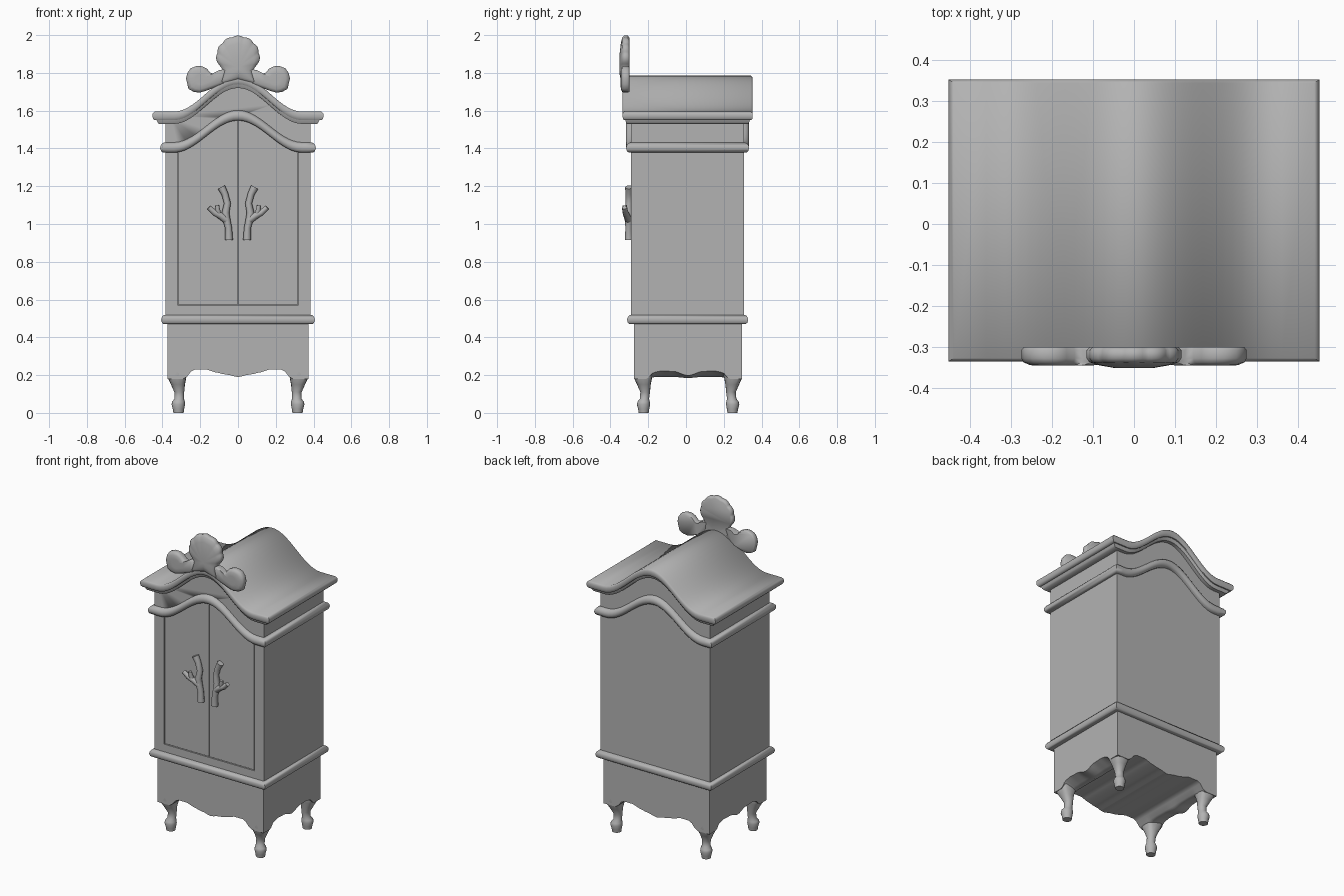
import bpy, bmesh, math
from mathutils import Vector

if "Cube" in bpy.data.objects:
    bpy.data.objects.remove(bpy.data.objects["Cube"])

grey = bpy.data.materials.new("warm grey")
grey.diffuse_color = (0.45, 0.45, 0.45, 1)
grey.use_nodes = True
grey.node_tree.nodes["Principled BSDF"].inputs["Base Color"].default_value = grey.diffuse_color

W, YF, YB = 0.385, -0.29, 0.307          # cabinet half width, front, back


def finish(bm, name, angle=40):
    bmesh.ops.recalc_face_normals(bm, faces=bm.faces)
    me = bpy.data.meshes.new(name)
    bm.to_mesh(me)
    bm.free()
    ob = bpy.data.objects.new(name, me)
    bpy.context.collection.objects.link(ob)
    me.materials.append(grey)
    bpy.ops.object.select_all(action='DESELECT')
    ob.select_set(True)
    bpy.context.view_layer.objects.active = ob
    bpy.ops.object.shade_smooth_by_angle(angle=math.radians(angle))
    return ob


def arch(x, base, rise):
    u = min(1, abs(x) / 0.34)
    return base + rise * (1 + math.cos(math.pi * u)) / 2


def loft(bm, rings, caps=True):
    rows = [[bm.verts.new(p) for p in r] for r in rings]
    n = len(rows[0])
    for a, b in zip(rows, rows[1:]):
        for i in range(n):
            bm.faces.new((a[i], a[(i + 1) % n], b[(i + 1) % n], b[i]))
    if caps:
        bm.faces.new(rows[0])
        bm.faces.new(rows[-1])
    return rows


def prism(name, outline, y0, y1):
    bm = bmesh.new()
    loft(bm, [[(x, y, z) for x, z in outline] for y in (y0, y1)])
    return finish(bm, name)


def arched(x0, x1, z0, base, rise, n=24):
    xs = [x1 + (x0 - x1) * i / n for i in range(n + 1)]
    return [(x0, z0), (x1, z0)] + [(x, arch(x, base, rise)) for x in xs]


def moulding(name, section, base, rise, rx=1, ry=1, n=32, w=W, yf=YF, yb=YB):
    """Carry a section around the cabinet, arched on front and back."""
    xs = [-w + 2 * w * i / n for i in range(n + 1)]
    path = [(x, yf, -1) for x in xs] + [(x, yb, 1) for x in reversed(xs)]
    rings = []
    for out, h in section:
        rings.append([(x + (math.copysign(out * rx, x) if abs(x) > w - 1e-4 else 0),
                       y + s * out * ry, arch(x, base, rise) + h) for x, y, s in path])
    bm = bmesh.new()
    rows = loft(bm, rings, False)
    m = len(path)
    for r in (rows[0], rows[-1]):
        for i in range(n):
            bm.faces.new((r[i], r[i + 1], r[m - 2 - i], r[m - 1 - i]))
    return finish(bm, name, 50)


# Cabinet body with a shallow door recess
body = prism("cabinet_body", arched(-W, W, 0.49, 1.56, 0.19), YF, YB)
cutter = prism("door_recess_cutter", arched(-0.318, 0.318, 0.568, 1.405, 0.17), YF - 0.1, YF + 0.02)
cutter.hide_render = True
cutter.hide_set(True)
mod = body.modifiers.new("recess", 'BOOLEAN')
mod.object = cutter
mod.solver = 'EXACT'

# Doors
prism("left_door", arched(-0.314, -0.002, 0.572, 1.4, 0.17), YF + 0.003, YF + 0.03)
prism("right_door", arched(0.002, 0.314, 0.572, 1.4, 0.17), YF + 0.003, YF + 0.03)

# Rounded mouldings: belt and arched band
roll = [(-0.01, -0.027), (0.012, -0.027), (0.022, -0.02), (0.027, -0.006),
        (0.026, 0.008), (0.018, 0.02), (0.006, 0.027), (-0.01, 0.027)]
moulding("belt_moulding", [(o * 0.8, h * 0.9) for o, h in roll], 0.495, 0, n=1)
moulding("arched_moulding", roll, 1.405, 0.17)

# Roof with a cove and a rolled rim
rim = [(0, 0), (0.5, 0), (0.6, 0.008), (0.68, 0.02), (0.85, 0.02), (0.95, 0.027),
       (1, 0.038), (1, 0.05), (0.95, 0.058), (0.82, 0.065)]
moulding("roof", rim, 1.53, 0.19, rx=0.068, ry=0.046)

# Base box with scalloped lower edge
def scallop(t, points):
    t = abs(t)
    for (a, za), (b, zb) in zip(points, points[1:]):
        if t <= b:
            k = (t - a) / (b - a)
            return za + (zb - za) * k * k * (3 - 2 * k)
    return points[-1][1]

FRONT = [(0, 0.19), (0.06, 0.203), (0.13, 0.216), (0.16, 0.23), (0.23, 0.23), (0.29, 0.18), (0.372, 0.18)]
SIDE = [(0, 0.198), (0.08, 0.22), (0.14, 0.222), (0.18, 0.215), (0.22, 0.18), (0.29, 0.18)]
BX, BY, CY, N = 0.372, 0.286, 0.011, 36
bm = bmesh.new()
bmesh.ops.create_cube(bm, size=1)
bmesh.ops.delete(bm, geom=[f for f in bm.faces if f.normal.z < -0.5], context='FACES')
bmesh.ops.delete(bm, geom=list(bm.verts), context='VERTS')
grid = []
for i in range(N + 1):
    row = []
    for j in range(N + 1):
        x, y = BX * (2 * i / N - 1), BY * (2 * j / N - 1)
        k = min(1, max(0, (abs(x) - 0.26) / (BX - 0.26)))
        z = scallop(x, FRONT) * (1 - k) + scallop(y, SIDE) * k
        row.append(bm.verts.new((x, y + CY, z)))
    grid.append(row)
for i in range(N):
    for j in range(N):
        bm.faces.new((grid[i][j], grid[i][j + 1], grid[i + 1][j + 1], grid[i + 1][j]))
edge = [e for e in bm.edges if e.is_boundary]
ext = bmesh.ops.extrude_edge_only(bm, edges=edge)["geom"]
for v in ext:
    if isinstance(v, bmesh.types.BMVert):
        v.co.z = 0.5
bmesh.ops.holes_fill(bm, edges=[e for e in bm.edges if e.is_boundary], sides=0)
finish(bm, "scalloped_base")

# Cabriole legs: height, centre, radius, squareness
LEG = [(0, 0.315, 0.027, 1), (0.02, 0.315, 0.03, 1), (0.045, 0.316, 0.036, 1), (0.06, 0.315, 0.033, 1),
       (0.075, 0.311, 0.025, 1), (0.11, 0.311, 0.026, 1), (0.15, 0.318, 0.037, 0.8),
       (0.18, 0.322, 0.047, 0.6), (0.2, 0.322, 0.0495, 0.4), (0.24, 0.321, 0.0495, 0.3)]
for sx, side in ((-1, "left"), (1, "right")):
    for sy, end in ((-1, "front"), (1, "back")):
        rings = []
        for z, c, r, q in LEG:
            ring = []
            for i in range(16):
                a = math.tau * i / 16
                cx, cy = math.cos(a), math.sin(a)
                px = math.copysign(abs(cx) ** q, cx) if abs(cx) > 1e-6 else 0
                py = math.copysign(abs(cy) ** q, cy) if abs(cy) > 1e-6 else 0
                ring.append((sx * c + r * px, CY + sy * (c - 0.084 + 0.004 * (z < 0.1)) + r * py * 0.98, z))
            rings.append(ring)
        bm = bmesh.new()
        loft(bm, rings)
        finish(bm, f"{end}_{side}_leg")

# Branch shaped handles
def tube(bm, pts, radii, sides=8):
    pts = [Vector(p) for p in pts]
    rings = []
    for i, p in enumerate(pts):
        d = (pts[min(i + 1, len(pts) - 1)] - pts[max(i - 1, 0)]).normalized()
        u = d.cross(Vector((0, 1, 0))).normalized()
        v = d.cross(u)
        rings.append([p + radii[i] * (u * math.cos(math.tau * k / sides) + v * math.sin(math.tau * k / sides))
                      for k in range(sides)])
    loft(bm, rings)

for s, side in ((-1, "left"), (1, "right")):
    bm = bmesh.new()
    tube(bm, [(s * x, y, z) for x, y, z in ((0.048, -0.302, 0.915), (0.05, -0.303, 0.98), (0.06, -0.303, 1.02),
         (0.066, -0.303, 1.06), (0.056, -0.302, 1.11), (0.07, -0.302, 1.16), (0.088, -0.302, 1.195))],
         [0.021, 0.018, 0.02, 0.02, 0.018, 0.018, 0.021])
    tube(bm, [(s * x, y, z) for x, y, z in ((0.06, -0.304, 1.02), (0.095, -0.314, 1.045),
         (0.125, -0.32, 1.06), (0.155, -0.326, 1.088))], [0.02, 0.018, 0.016, 0.013])
    tube(bm, [(s * x, y, z) for x, y, z in ((0.1, -0.314, 1.045), (0.108, -0.322, 1.075),
         (0.11, -0.324, 1.098))], [0.014, 0.013, 0.011])
    finish(bm, f"{side}_branch_handle", 50)

# Shell crest: three domed lobes fanned out from a hub
def lobe(name, outline, hub, depth):
    bm = bmesh.new()
    layers = [(0.93, -0.30), (1, -0.308), (1, -0.328), (0.94, -0.338), (0.75, -0.345), (0.4, -depth), (0.1, -depth)]
    rings = [[(hub[0] + (x - hub[0]) * k, y, hub[1] + (z - hub[1]) * k) for x, z in outline] for k, y in layers]
    loft(bm, rings)
    finish(bm, name, 60)

fan = []
for i in range(61):                       # scalloped upper edge
    a = math.radians(-20 + 220 * i / 60)
    b = 0.006 * abs(math.sin(math.pi * 7 * i / 60))
    r = 0.11 + b
    fan.append((r * math.cos(a), 1.885 + r * math.sin(a) * (1 if a < 0 or a > math.pi else 0.97)))
fan += [(-0.075, 1.81), (-0.1, 1.74), (0, 1.765), (0.1, 1.74), (0.075, 1.81)]
lobe("crest_shell", fan, (0, 1.83), 0.352)
HALF = [(0.07, 1.745), (0.13, 1.72), (0.17, 1.705), (0.205, 1.695), (0.235, 1.7), (0.262, 1.715), (0.268, 1.74),
        (0.275, 1.77), (0.268, 1.8), (0.25, 1.825), (0.22, 1.836), (0.19, 1.835), (0.165, 1.822),
        (0.145, 1.8), (0.125, 1.795), (0.1, 1.815), (0.06, 1.82)]
for s, side in ((-1, "left"), (1, "right")):
    lobe(f"{side}_crest_lobe", [(s * x, z) for x, z in HALF], (s * 0.19, 1.766), 0.346)
